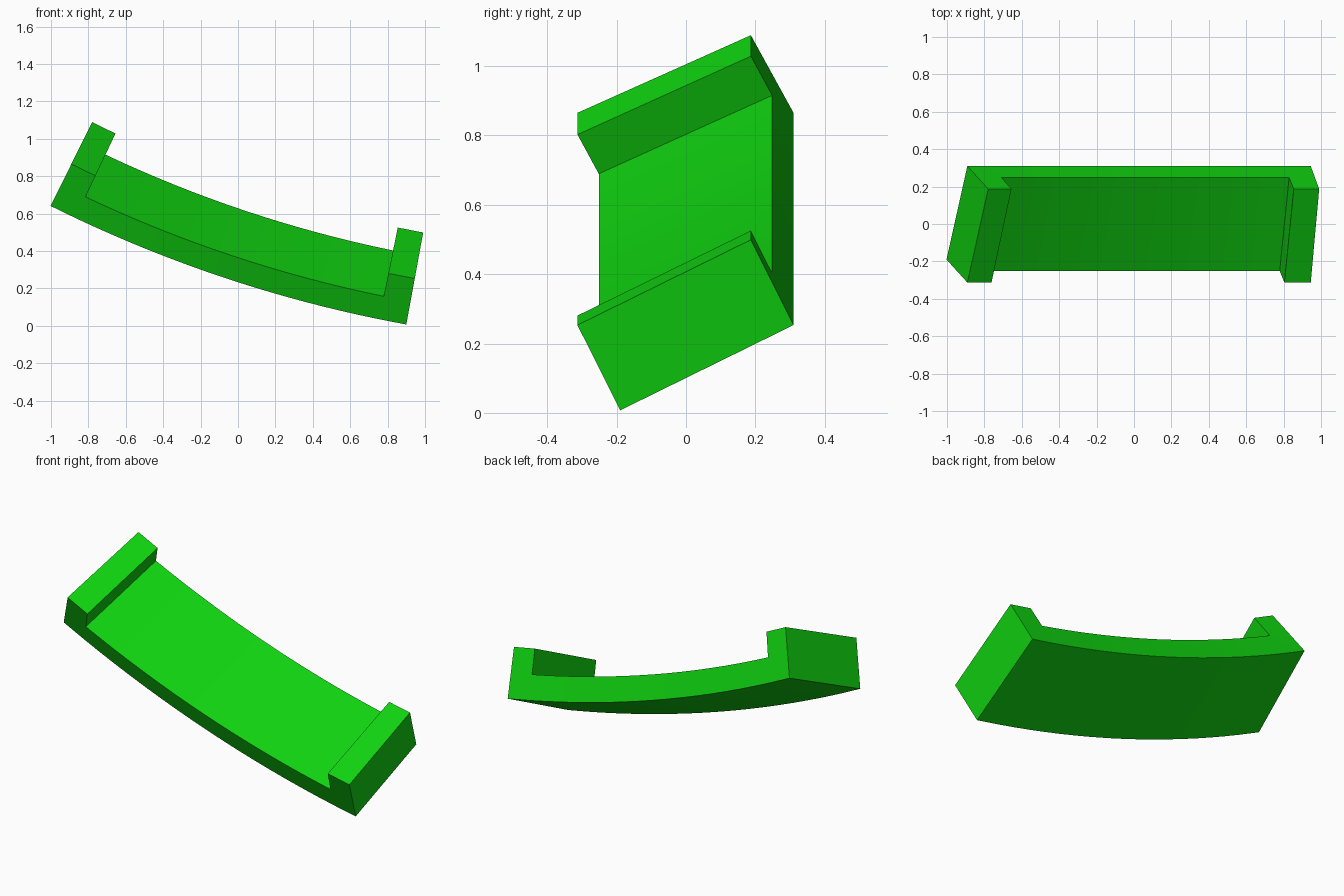
import bpy, bmesh, math

cube = bpy.data.objects.get("Cube")
if cube:
    bpy.data.objects.remove(cube, do_unlink=True)

# Bright green material
green = bpy.data.materials.new("bright green")
green.use_nodes = True
colour = (0.005, 0.64, 0.005, 1.0)
green.diffuse_color = colour
green.node_tree.nodes["Principled BSDF"].inputs["Base Color"].default_value = colour

# The channel is swept about an axis parallel to y
CX, CZ, R = 2.19, 7.05, 7.16
START, END, LIP = 26.48, 10.38, 1.19      # sweep angles and lip width, degrees
SEGMENTS = 16
FRONT = (0.0, -0.19)                      # (depth towards axis, y) of the lower front edge
WIDTH = (0.25, 0.50)                      # tilted direction across the channel
RISE = (0.125, -0.0615)                   # half the lip height, square to the width

inner_start, inner_end = START - LIP, END + LIP
step = (inner_end - inner_start) / SEGMENTS
angles = [START] + [inner_start + step * i for i in range(SEGMENTS + 1)] + [END]


def point(station, side, layer):
    depth, y = (FRONT[k] + side * WIDTH[k] + layer * RISE[k] for k in (0, 1))
    a = math.radians(angles[station])
    return (CX - (R - depth) * math.sin(a), y, CZ - (R - depth) * math.cos(a))


# Cells of the solid: the floor along the whole sweep, a raised lip at each end
last = len(angles) - 2
cells = [(i, 0) for i in range(last + 1)] + [(0, 1), (last, 1)]

# Keep only the outer faces: a face shared by two cells is inside the solid
outer = {}
for i, k in cells:
    c = lambda a, s, l: (i + a, s, k + l)
    for face in (
        (c(0, 0, 0), c(0, 1, 0), c(1, 1, 0), c(1, 0, 0)),
        (c(0, 0, 1), c(1, 0, 1), c(1, 1, 1), c(0, 1, 1)),
        (c(0, 0, 0), c(1, 0, 0), c(1, 0, 1), c(0, 0, 1)),
        (c(0, 1, 0), c(0, 1, 1), c(1, 1, 1), c(1, 1, 0)),
        (c(0, 0, 0), c(0, 0, 1), c(0, 1, 1), c(0, 1, 0)),
        (c(1, 0, 0), c(1, 1, 0), c(1, 1, 1), c(1, 0, 1)),
    ):
        key = frozenset(face)
        if key in outer:
            del outer[key]
        else:
            outer[key] = face

bm = bmesh.new()
verts = {}
for face in outer.values():
    for v in face:
        if v not in verts:
            verts[v] = bm.verts.new(point(*v))
    bm.faces.new([verts[v] for v in face])
bmesh.ops.recalc_face_normals(bm, faces=bm.faces[:])

mesh = bpy.data.meshes.new("curved_channel")
bm.to_mesh(mesh)
bm.free()
mesh.materials.append(green)
channel = bpy.data.objects.new("curved_channel", mesh)
bpy.context.collection.objects.link(channel)

# Smooth along the curve, sharp at the corners
bpy.ops.object.select_all(action="DESELECT")
channel.select_set(True)
bpy.context.view_layer.objects.active = channel
bpy.ops.object.shade_smooth_by_angle(angle=math.radians(30))
